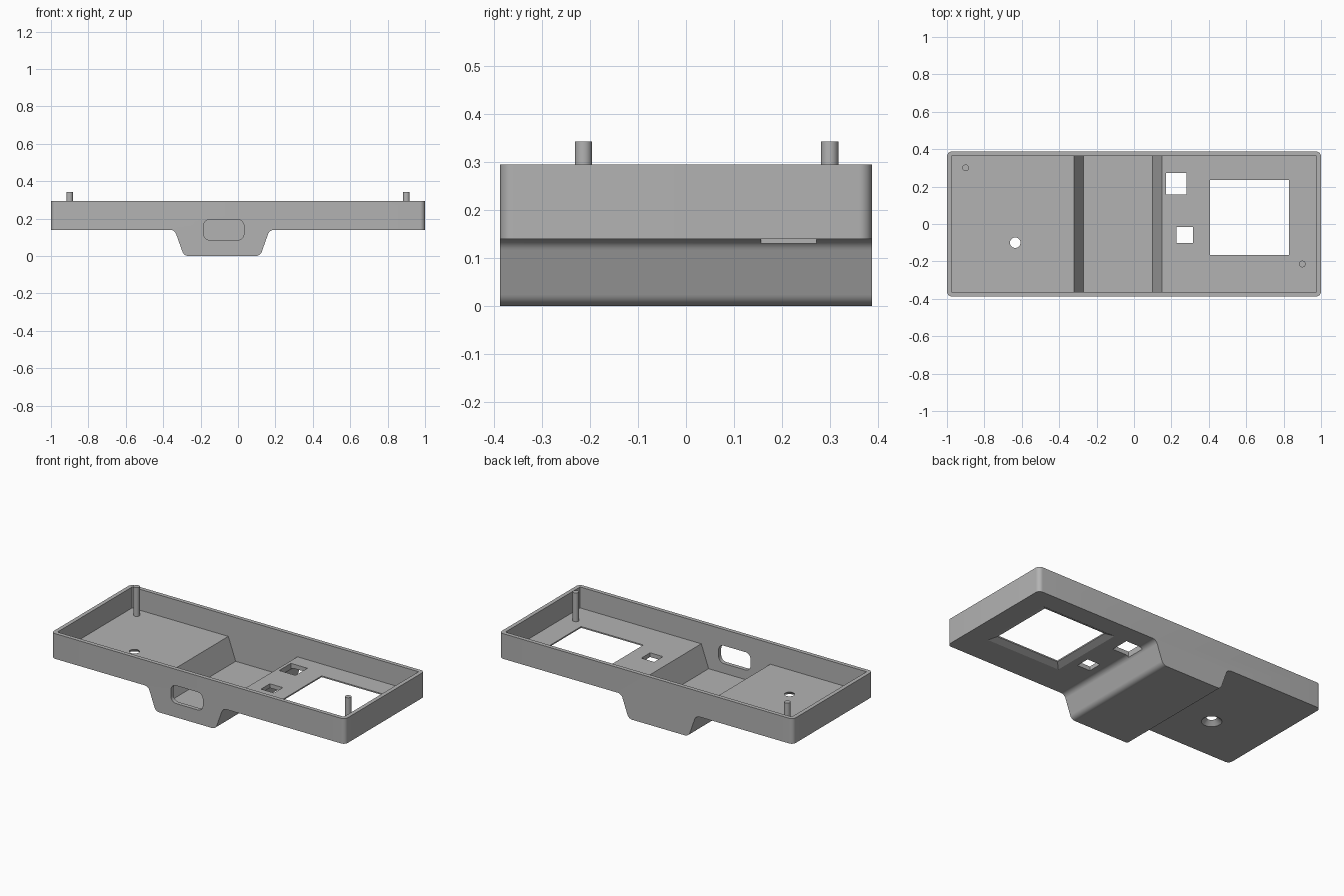
import bpy, bmesh, math
from mathutils import Vector

if "Cube" in bpy.data.objects:
    bpy.data.objects.remove(bpy.data.objects["Cube"])

TOP, FLOOR, SKIN = 0.295, 0.14, 0.026
HALF_Y, MID_X = 0.388, -0.085

grey = bpy.data.materials.new("plain_grey")
grey.use_nodes = True
grey.diffuse_color = (0.45, 0.45, 0.45, 1)
grey.node_tree.nodes["Principled BSDF"].inputs["Base Color"].default_value = grey.diffuse_color


def finish(name, bm):
    bmesh.ops.recalc_face_normals(bm, faces=bm.faces)
    mesh = bpy.data.meshes.new(name)
    bm.to_mesh(mesh)
    bm.free()
    mesh.materials.append(grey)
    obj = bpy.data.objects.new(name, mesh)
    bpy.context.collection.objects.link(obj)
    return obj


def loft(name, low, high, corner=0):
    """Solid between two matching outlines, optionally rounding the upright end edges."""
    bm = bmesh.new()
    a, b = ([bm.verts.new(p) for p in ring] for ring in (low, high))
    bm.faces.new(a)
    bm.faces.new(b[::-1])
    for i in range(len(a)):
        j = (i + 1) % len(a)
        bm.faces.new((a[i], a[j], b[j], b[i]))
    if corner:
        edges = [e for e in bm.edges if all(abs(v.co.x) > 0.999 for v in e.verts)
                 and abs(e.verts[0].co.z - e.verts[1].co.z) > 0.1]
        bmesh.ops.bevel(bm, geom=edges, offset=corner, segments=8, profile=0.5, affect='EDGES')
    return finish(name, bm)


def fillet(points, radius, steps=8):
    """Round each corner of a closed 2D outline with its own radius."""
    out = []
    for i, (p, r) in enumerate(zip(points, radius)):
        p = Vector(p)
        if not r:
            out.append(p)
            continue
        u = (Vector(points[i - 1]) - p).normalized()
        v = (Vector(points[(i + 1) % len(points)]) - p).normalized()
        half = u.angle(v) / 2
        centre = p + (u + v).normalized() * r / math.sin(half)
        start = p + u * r / math.tan(half) - centre
        end = p + v * r / math.tan(half) - centre
        turn = math.pi - 2 * half
        for k in range(steps + 1):
            t = k / steps
            out.append(centre + (start * math.sin((1 - t) * turn) + end * math.sin(t * turn)) / math.sin(turn))
    return out


def extrude_y(name, outline, y0, y1, corner=0):
    return loft(name, [(p[0], y0, p[1]) for p in outline], [(p[0], y1, p[1]) for p in outline], corner)


def section(half_x, top, floor, base, wide, narrow):
    return [(-half_x, top), (-half_x, floor), (MID_X - wide, floor), (MID_X - narrow, base),
            (MID_X + narrow, base), (MID_X + wide, floor), (half_x, floor), (half_x, top)]


def rect(x0, x1, y0, y1, z, grow=0):
    return [(x0 - grow, y0 - grow, z), (x1 + grow, y0 - grow, z),
            (x1 + grow, y1 + grow, z), (x0 - grow, y1 + grow, z)]


def circle(x, y, z, r, n=32):
    return [(x + r * math.cos(math.tau * i / n), y + r * math.sin(math.tau * i / n), z) for i in range(n)]


def cut(cutter):
    mod = tray.modifiers.new(cutter.name, 'BOOLEAN')
    mod.operation, mod.solver, mod.object = 'DIFFERENCE', 'EXACT', cutter
    bpy.context.view_layer.objects.active = tray
    bpy.ops.object.modifier_apply(modifier=mod.name)
    bpy.data.objects.remove(cutter)


# Tray shell with a dropped channel across its middle
outer = fillet(section(1, TOP, FLOOR, 0, 0.254, 0.204), [0, 0, 0.035, 0.035, 0.035, 0.035, 0, 0])
tray = extrude_y("tray", outer, -HALF_Y, HALF_Y, corner=0.027)
inner = section(0.975, TOP + 0.1, FLOOR + SKIN, SKIN, 0.235, 0.185)
cut(extrude_y("hollow", inner, 0.025 - HALF_Y, HALF_Y - 0.025))

# Screen window, flared underneath below a thin lip
window = (0.405, 0.83, -0.165, 0.235)
lip = FLOOR + SKIN - 0.008
cut(loft("window_opening", rect(*window, FLOOR - 0.02), rect(*window, FLOOR + 0.06)))
slope = 0.038 / (lip - FLOOR)
cut(loft("window_flare", rect(*window, FLOOR - 0.01, 0.038 + 0.01 * slope), rect(*window, lip)))

# Two small floor openings
for hole in ((0.17, 0.282, 0.157, 0.272), (0.228, 0.316, -0.102, -0.016)):
    cut(loft("floor_opening", rect(*hole, FLOOR - 0.03), rect(*hole, FLOOR + 0.06)))

# Countersunk round hole
cut(loft("round_hole", circle(-0.635, -0.1, FLOOR - 0.01, 0.067), circle(-0.635, -0.1, FLOOR + SKIN + 0.002, 0.026)))

# Rounded port through the front wall
port = fillet([(-0.185, 0.085), (0.032, 0.085), (0.032, 0.195), (-0.185, 0.195)], [0.035] * 4)
cut(extrude_y("port", port, -0.45, -0.3))

# Locating pins standing on the floor
pins = [loft(name, circle(x, y, FLOOR + 0.01, 0.018), circle(x, y, 0.343, 0.018))
        for name, x, y in (("right_pin", -0.9, 0.3), ("left_pin", 0.9, -0.214))]

bpy.ops.object.select_all(action='DESELECT')
for obj in [tray] + pins:
    obj.select_set(True)
bpy.context.view_layer.objects.active = tray
bpy.ops.object.shade_smooth_by_angle(angle=math.radians(25))
